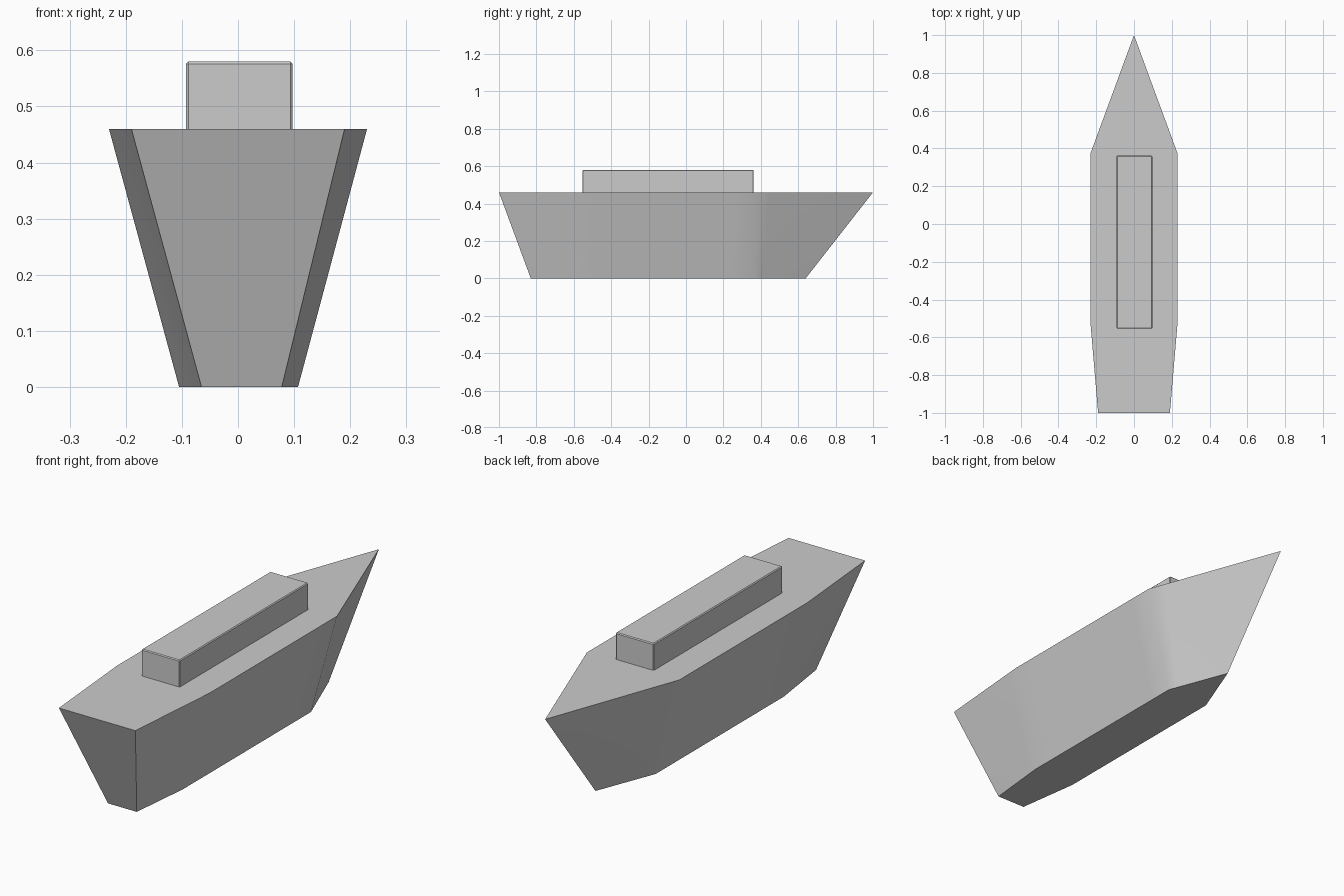
import bpy, bmesh
from mathutils import Vector

if "Cube" in bpy.data.objects:
    bpy.data.objects.remove(bpy.data.objects["Cube"])

DECK_Z, LEVELS, SEG = 0.46, 12, 8

# matching deck and keel outlines, running from the stern round the bow and back
deck = [(0.19, -1), (0.23, -0.53), (0.23, 0.375), (0, 1),
        (-0.23, 0.375), (-0.23, -0.53), (-0.19, -1)]
keel = [(0.078, -0.83), (0.107, -0.545), (0.107, 0.365), (0.002, 0.64),
        (-0.105, 0.365), (-0.105, -0.545), (-0.065, -0.83)]


def subdivide(outline):
    """Split every edge of an open outline into SEG equal pieces."""
    pts = [Vector(p) for p in outline]
    fine = [a.lerp(b, i / SEG) for a, b in zip(pts, pts[1:]) for i in range(SEG)]
    return fine + [pts[-1]]


def finish(name, bm):
    bmesh.ops.recalc_face_normals(bm, faces=bm.faces)
    mesh = bpy.data.meshes.new(name)
    bm.to_mesh(mesh)
    bm.free()
    obj = bpy.data.objects.new(name, mesh)
    bpy.context.collection.objects.link(obj)
    return obj


# hull: ruled loft from keel outline to deck outline
bm = bmesh.new()
rings = []
for k in range(LEVELS + 1):
    t = k / LEVELS
    rings.append([bm.verts.new((*a.lerp(b, t), DECK_Z * t))
                  for a, b in zip(subdivide(keel), subdivide(deck))])
n = len(rings[0])
for lo, hi in zip(rings, rings[1:]):
    for i in range(n):
        j = (i + 1) % n
        bm.faces.new((lo[i], lo[j], hi[j], hi[i]))
bm.faces.new(rings[0])
bm.faces.new(rings[-1])
hull = finish("hull", bm)
bpy.context.view_layer.objects.active = hull
hull.select_set(True)
bpy.ops.object.shade_smooth_by_angle(angle=0.55)

# deckhouse: long block with a fine edge bevel, seated on the deck
bm = bmesh.new()
bmesh.ops.create_cube(bm, size=1)
bmesh.ops.scale(bm, vec=(0.19, 0.915, 0.12), verts=bm.verts)
bmesh.ops.translate(bm, vec=(0.0025, -0.096, DECK_Z + 0.06), verts=bm.verts)
edges = [e for e in bm.edges if max(v.co.z for v in e.verts) > DECK_Z + 0.05]
bmesh.ops.bevel(bm, geom=edges, offset=0.004, segments=1, affect='EDGES')
finish("deckhouse", bm)
